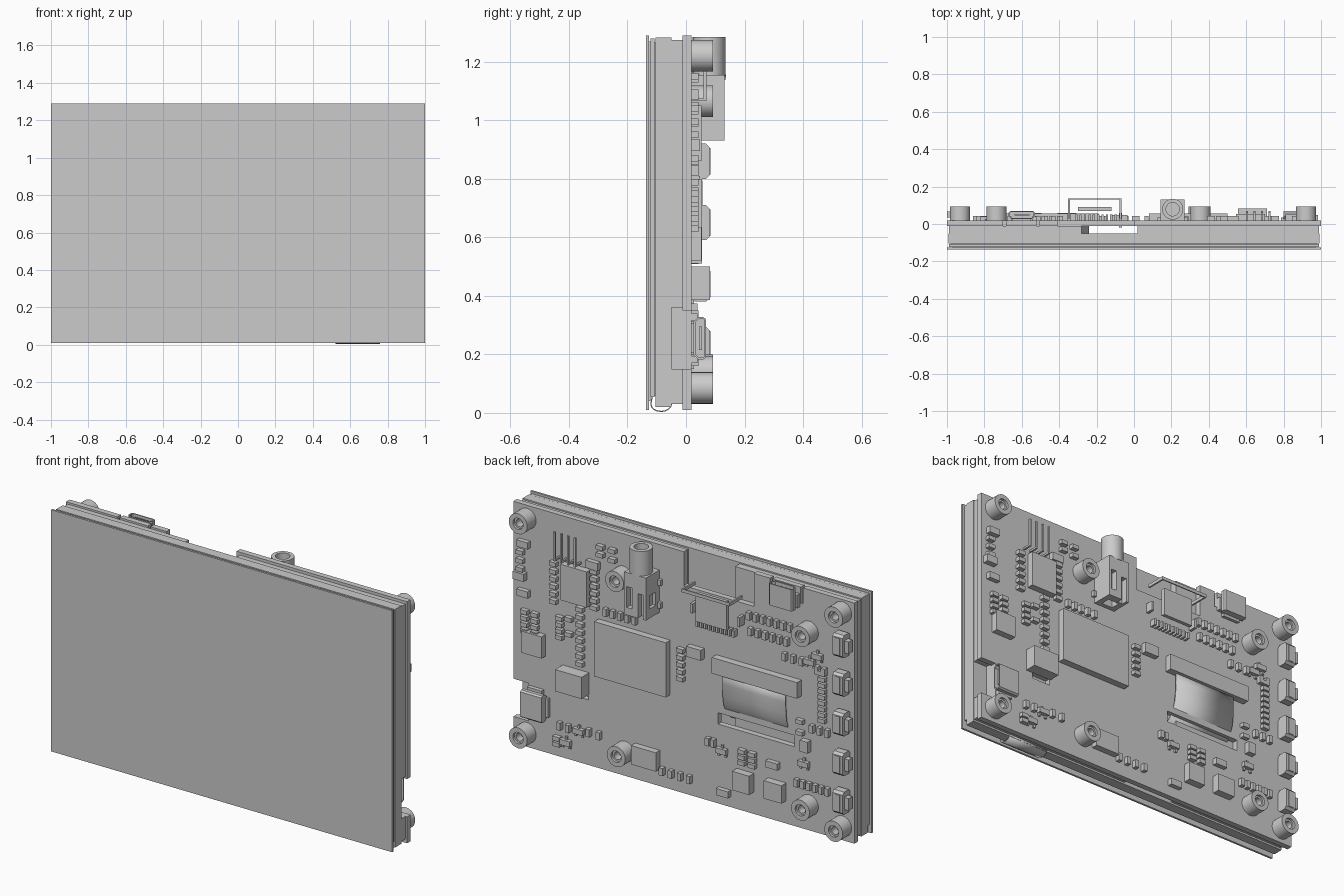
import bpy, bmesh, math
from mathutils import Vector

if "Cube" in bpy.data.objects:
    bpy.data.objects.remove(bpy.data.objects["Cube"])

PCB = 0.018  # y of the board's component face


def finish(name, bm, smooth=False):
    bmesh.ops.recalc_face_normals(bm, faces=bm.faces)
    me = bpy.data.meshes.new(name)
    bm.to_mesh(me)
    bm.free()
    ob = bpy.data.objects.new(name, me)
    bpy.context.collection.objects.link(ob)
    if smooth:
        bpy.ops.object.select_all(action='DESELECT')
        ob.select_set(True)
        bpy.context.view_layer.objects.active = ob
        bpy.ops.object.shade_smooth_by_angle(angle=math.radians(35))
    return ob


def boxes(name, items):
    """items: (x0, x1, y0, y1, z0, z1), all in one object"""
    bm = bmesh.new()
    for x0, x1, y0, y1, z0, z1 in items:
        vs = bmesh.ops.create_cube(bm, size=1)['verts']
        for v in vs:
            v.co = ((x0 + x1) / 2 + v.co.x * (x1 - x0), (y0 + y1) / 2 + v.co.y * (y1 - y0),
                    (z0 + z1) / 2 + v.co.z * (z1 - z0))
    return finish(name, bm)


def prism(name, pts, axis, a, b, wall=0, depth=0, smooth=False):
    """extrude a profile along an axis from a to b; optional bore in the b end"""
    def co(p, t):
        return {'x': (t, p[0], p[1]), 'y': (p[0], t, p[1]), 'z': (p[0], p[1], t)}[axis]
    bm = bmesh.new()
    lo = [bm.verts.new(co(p, a)) for p in pts]
    hi = [bm.verts.new(co(p, b)) for p in pts]
    bm.faces.new(lo)
    top = bm.faces.new(hi)
    n = len(pts)
    for i in range(n):
        bm.faces.new((lo[i], lo[(i + 1) % n], hi[(i + 1) % n], hi[i]))
    bmesh.ops.recalc_face_normals(bm, faces=bm.faces)
    if wall:
        bmesh.ops.inset_region(bm, faces=[top], thickness=wall, use_even_offset=True)
        f = bmesh.ops.extrude_discrete_faces(bm, faces=[top])['faces'][0]
        d = Vector(co((0, 0), -depth if b > a else depth))
        bmesh.ops.translate(bm, verts=f.verts, vec=d)
    return finish(name, bm, smooth)


def circle(cx, cy, r, n=32):
    return [(cx + r * math.cos(2 * math.pi * i / n), cy + r * math.sin(2 * math.pi * i / n)) for i in range(n)]


def rect(x0, x1, y0, y1, c=0):
    if not c:
        return [(x0, y0), (x1, y0), (x1, y1), (x0, y1)]
    return [(x0 + c, y0), (x1 - c, y0), (x1, y0 + c), (x1, y1 - c),
            (x1 - c, y1), (x0 + c, y1), (x0, y1 - c), (x0, y0 + c)]


def cut(ob, items):
    cutter = boxes("cutter", items)
    cutter.hide_render = True
    m = ob.modifiers.new("cut", 'BOOLEAN')
    m.object, m.operation, m.solver = cutter, 'DIFFERENCE', 'EXACT'
    bpy.context.view_layer.objects.active = ob
    bpy.ops.object.modifier_apply(modifier=m.name)
    bpy.data.objects.remove(cutter)


def strip(name, path, x0, x1, t):
    bm = bmesh.new()
    rows = [[bm.verts.new((x, y, z)) for x in (x0, x1)] for y, z in path]
    for p, q in zip(rows, rows[1:]):
        bm.faces.new((p[0], p[1], q[1], q[0]))
    ob = finish(name, bm, True)
    m = ob.modifiers.new("thick", 'SOLIDIFY')
    m.thickness, m.offset = t, 0
    return ob


# display stack
boxes("cover_glass", [(-1, 1, -.137, -.126, .01, 1.29)])
boxes("glass_adhesive", [(-.97, .97, -.126, -.122, .04, 1.27)])
boxes("lcd_panel", [(-.99, .99, -.122, -.108, .055, 1.28)])
boxes("panel_seam", [(-.975, .975, -.108, -.104, .06, 1.265)])
boxes("backlight_frame", [(-.993, .993, -.104, -.05, .02, 1.282)])
boxes("foam_pad_left", [(-.99, -.28, -.05, -.012, .03, 1.275)])
prism("foam_pad_right", [(.02, .03), (.99, .03), (.99, .15), (.91, .15), (.91, .36), (.99, .36),
                         (.99, 1.275), (.02, 1.275)], 'y', -.05, -.012)
strip("panel_flex", [(-.115, .06), (-.12, .03)] +
      [(-.085 + .035 * math.cos(a), .03 + .025 * math.sin(a)) for a in
       [math.pi + i * math.pi / 8 for i in range(1, 9)]], .52, .76, .004)

# circuit board with edge notches, flex slot and inductor slot
board = prism("circuit_board", [(-1, .01), (1, .01), (1, .15), (.91, .15), (.91, .35), (1, .35), (1, 1.29),
                                (0, 1.29), (0, 1.11), (-.41, 1.11), (-.41, 1.285), (-1, 1.285)],
              'y', -.012, PCB)
cut(board, [(-.65, -.2, -.1, .1, .43, .49), (.56, .67, -.1, .1, .355, .39),
            (-.70, -.685, -.1, .1, 1.2, 1.3), (-.52, -.505, -.1, .1, 1.2, 1.3)])

# standoffs
for i, (x, z) in enumerate([(.92, 1.22), (-.93, 1.22), (-.735, 1.065), (.355, 1.065),
                            (.345, .14), (-.735, .145), (.92, .085), (-.93, .085)]):
    prism(f"standoff_{i}", circle(x, z, .054), 'y', PCB, .093, .024, .06, True)
    prism(f"standoff_thread_{i}", circle(x, z, .031), 'y', .034, .08, .011, .04, True)

# side push buttons
for i, z in enumerate([1.065, .86, .65, .44, .235]):
    prism(f"button_body_{i}", rect(PCB, .08, z - .06, z + .06, .012), 'x', -.975, -.915)
    boxes(f"button_cap_{i}", [(-1, -.97, .035, .067, z - .032, z + .032),
                              (-.96, -.93, .07, .084, z - .045, z + .045)])

# micro sockets on the top and side edges
def pill(c, w):
    return [(c - w * .8, .026), (c + w * .8, .026), (c + w, .042), (c + w, .06),
            (c + w * .9, .069), (c - w * .9, .069), (c - w, .06), (c - w, .042)]

prism("top_socket", pill(-.6, .07), 'z', 1.17, 1.285, .006, .09)
boxes("top_socket_tongue", [(-.64, -.56, .045, .054, 1.19, 1.275)])
boxes("top_socket_feet", [(-.68, -.655, PCB, .04, 1.18, 1.25), (-.545, -.52, PCB, .04, 1.18, 1.25),
                          (-.65, -.55, PCB, .035, 1.155, 1.2)])
prism("side_socket", [(y, z) for z, y in pill(.255, .072)], 'x', .80, .925, .006, .09)
boxes("side_socket_tongue", [(.82, .915, .045, .054, .215, .295)])
boxes("side_socket_feet", [(.82, .905, PCB, .04, .17, .195), (.82, .905, PCB, .04, .315, .34),
                           (.785, .83, PCB, .035, .205, .305)])

# video socket with trapezoid mouth, spring slots and pins
prof = [(-.32, .022), (-.1, .022), (-.075, .055), (-.075, .125), (-.085, .134), (-.335, .134),
        (-.345, .125), (-.345, .055)]
video = prism("video_socket", prof, 'z', .96, 1.15, .009, .16)
cut(video, [(c + s - .006, c + s + .006, .12, .15, 1.03, 1.11) for c in (-.28, -.14) for s in (-.022, .022)] +
    [(c - .028, c + .028, .12, .15, 1.02, 1.032) for c in (-.28, -.14)])
boxes("video_socket_tongue", [(-.3, -.12, .07, .09, .98, 1.13)])
boxes("video_socket_rim", [(-.35, -.07, .131, .137, 1.14, 1.157), (-.352, -.343, .03, .137, 1.14, 1.157),
                           (-.077, -.068, .03, .137, 1.14, 1.157)])
boxes("video_socket_pins", [(-.315 + i * .0235, -.303 + i * .0235, PCB, .05, .93, .965) for i in range(10)])
boxes("video_socket_legs", [(-.355, -.34, -.02, .06, 1.0, 1.05), (-.08, -.065, -.02, .06, 1.0, 1.05)])

# audio jack
jack = boxes("audio_jack_body", [(.143, .27, PCB, .132, .93, 1.155)])
cut(jack, [(.16, .19, .1, .2, .92, 1.06), (.225, .255, .1, .2, .97, 1.08), (.13, .16, .05, .1, .98, 1.05),
           (.175, .24, .04, .09, .9, .98)])
prism("audio_jack_barrel", circle(.207, .079, .056), 'z', 1.15, 1.285, .02, .12, True)
boxes("audio_jack_feet", [(.125, .145, PCB, .035, z, z + .03) for z in (.96, 1.08)] +
      [(.268, .288, PCB, .035, z, z + .03) for z in (.96, 1.08)])

# shrouded header with pins
header = boxes("header_shroud", [(.57, .76, PCB, .137, 1.11, 1.235)])
cut(header, [(.585, .745, .04, .12, 1.1, 1.21), (.6, .73, .125, .15, 1.2, 1.25),
             (.6, .65, .1, .15, 1.1, 1.16), (.68, .73, .1, .15, 1.1, 1.16)])
boxes("header_pins", [(.6 + i * .04, .61 + i * .04, .06, .07, 1.07, 1.22) for i in range(4)] +
      [(.6 + i * .04, .61 + i * .04, PCB, .07, 1.065, 1.075) for i in range(4)])

# flex connector and the ribbon passing through the slot
boxes("ribbon_connector", [(-.69, -.19, PCB, .056, .71, .795)])
strip("ribbon", [(.035, .72), (.036, .66), (.034, .6), (.026, .55), (.01, .51), (-.012, .48), (-.035, .46),
                 (-.05, .455)], -.61, -.24, .006)

# large and medium chips: x0, x1, z0, z1, height
chips = {"processor": (.08, .5, .51, .8, .037), "memory_chip": (.545, .7, .86, 1.05, .035),
         "side_chip": (.81, .93, .52, .635, .035), "inductor": (.555, .71, .385, .5, .064),
         "flash_chip": (.14, .285, .1, .2, .035), "driver_chip_a": (-.41, -.31, .125, .225, .04),
         "driver_chip_b": (-.6, -.495, .13, .225, .04), "crystal": (-.12, -.035, .755, .81, .03),
         "diode_a": (.49, .56, 1.065, 1.105, .025), "diode_b": (.92, .985, .895, .935, .03),
         "diode_c": (.9, .965, .81, .845, .025), "diode_d": (.9, .965, 1.07, 1.105, .025),
         "diode_e": (-.275, -.205, .065, .1, .025), "diode_f": (-.565, -.495, .29, .325, .025),
         "diode_g": (-.745, -.7, .43, .49, .03)}
for name, (x0, x1, z0, z1, h) in chips.items():
    boxes(name, [(x0, x1, PCB, PCB + h, z0, z1)])

# columns of small passives: x, z top, z bottom, count
parts = []
for x, za, zb, n in [(.95, 1.04, .95, 3), (.755, 1.03, .83, 6), (.515, 1.09, .86, 7), (.925, .73, .63, 4),
                     (.865, .73, .63, 4), (.6, .83, .54, 8), (.72, .75, .65, 4), (.665, .76, .68, 2),
                     (.48, 1.19, 1.15, 2), (.41, 1.19, 1.14, 2), (.01, .77, .62, 5), (-.82, .87, .62, 9),
                     (-.69, .58, .52, 2), (-.35, .33, .27, 3), (-.41, .33, .27, 3), (.735, .11, .08, 2)]:
    for i in range(n):
        z = za + (zb - za) * i / (n - 1)
        parts.append((x - .02, x + .02, PCB, .042, z - .011, z + .011))
# rows of small passives: z, x start, x end, count
for z, xa, xb, n in [(.855, .45, .28, 5), (1.06, -.39, -.63, 7), (.98, -.4, -.61, 6), (.9, -.6, -.7, 3),
                     (.88, -.79, -.83, 2), (.56, -.76, -.85, 3), (.25, -.67, -.85, 6), (.1, .12, -.04, 4),
                     (.19, .55, .49, 2), (.18, .72, .67, 2), (.33, -.15, -.18, 2)]:
    for i in range(n):
        x = xa + (xb - xa) * i / (n - 1)
        parts.append((x - .011, x + .011, PCB, .042, z - .02, z + .02))
boxes("passives", parts)

# three-legged transistors
sots = []
for x, z in [(.61, .18), (.685, .1), (-.71, .36), (-.745, .91), (-.23, .3), (-.79, .95)]:
    sots += [(x - .03, x + .03, PCB, .04, z - .014, z + .014), (x - .006, x + .006, PCB, .028, z, z + .03)]
    sots += [(x + s - .006, x + s + .006, PCB, .028, z - .03, z) for s in (-.02, .02)]
boxes("transistors", sots)
